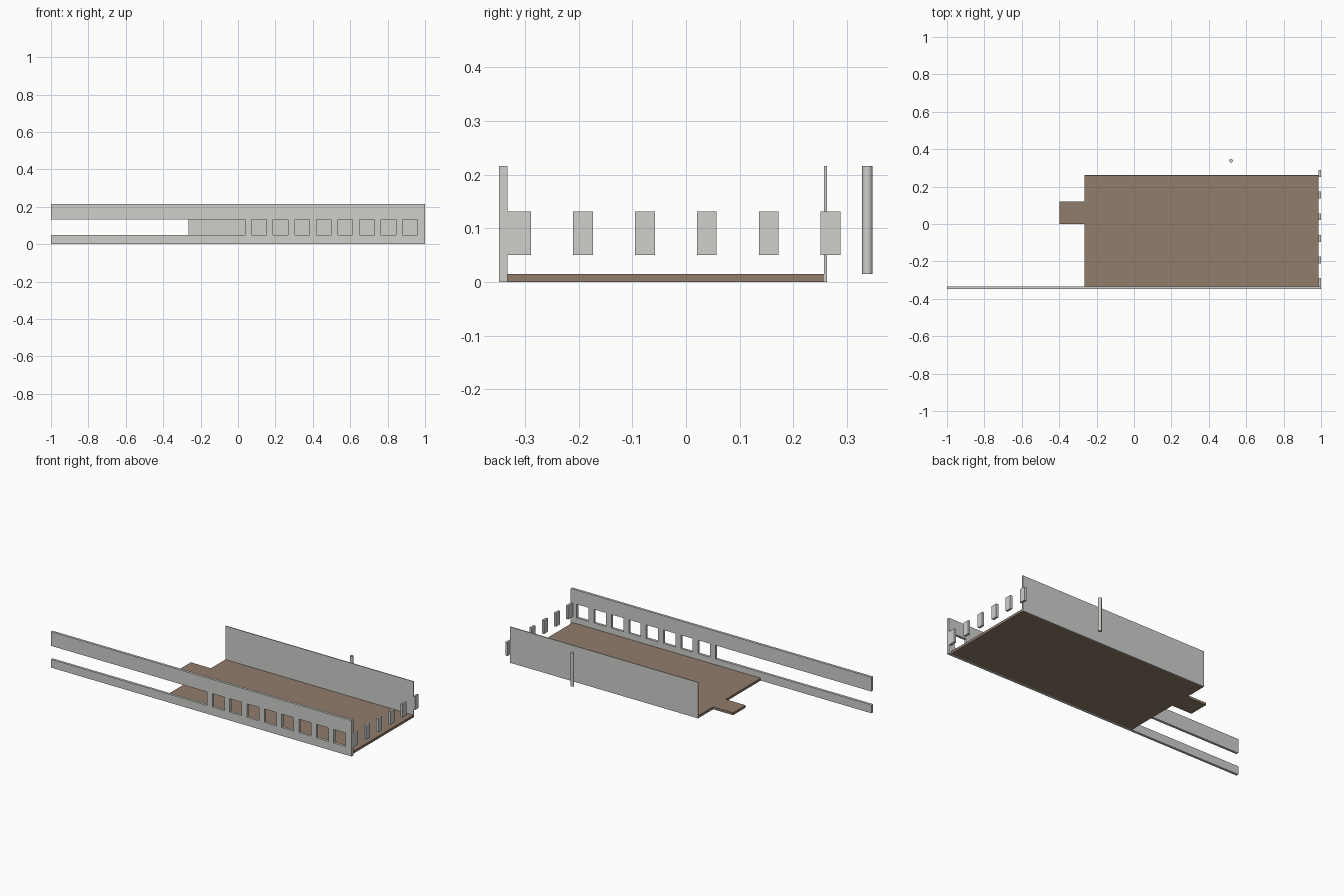
import bpy, bmesh
from mathutils import Vector

cube = bpy.data.objects.get("Cube")
if cube:
    bpy.data.objects.remove(cube, do_unlink=True)


def material(name, rgb):
    mat = bpy.data.materials.new(name)
    mat.use_nodes = True
    color = (*rgb, 1.0)
    mat.diffuse_color = color
    mat.node_tree.nodes["Principled BSDF"].inputs["Base Color"].default_value = color
    return mat


GREY = material("wall grey", (0.62, 0.62, 0.60))
BROWN = material("floor brown", (0.28, 0.205, 0.15))

# Shared dimensions
HEIGHT = 0.216
SILL, HEAD = 0.05, 0.131
FRONT, FRONT_INNER = -0.348, -0.333
BACK_INNER, BACK = 0.257, 0.2625
FLOOR_LEFT, END_INNER = -0.264, 0.986
PITCH = 0.1153
PIER = 0.037


def finish(name, bm, mat):
    bmesh.ops.recalc_face_normals(bm, faces=bm.faces)
    mesh = bpy.data.meshes.new(name)
    bm.to_mesh(mesh)
    bm.free()
    mesh.materials.append(mat)
    obj = bpy.data.objects.new(name, mesh)
    bpy.context.collection.objects.link(obj)
    return obj


def box(name, low, high, mat):
    low, high = Vector(low), Vector(high)
    bm = bmesh.new()
    bmesh.ops.create_cube(bm, size=1)
    for v in bm.verts:
        v.co = (low + high) / 2 + v.co * (high - low)
    return finish(name, bm, mat)


def extruded(name, outlines, direction, mat):
    """Weld flat outlines together and extrude them into one solid."""
    bm = bmesh.new()
    for outline in outlines:
        bm.faces.new([bm.verts.new(p) for p in outline])
    bmesh.ops.remove_doubles(bm, verts=bm.verts, dist=0.0001)
    region = bmesh.ops.extrude_face_region(bm, geom=bm.faces[:], use_keep_orig=True)
    moved = [g for g in region["geom"] if isinstance(g, bmesh.types.BMVert)]
    bmesh.ops.translate(bm, verts=moved, vec=direction)
    return finish(name, bm, mat)


# Floor slab with the small landing tab on its open end
floor_outline = [
    (FLOOR_LEFT, FRONT_INNER, 0), (END_INNER, FRONT_INNER, 0),
    (END_INNER, BACK_INNER, 0), (FLOOR_LEFT, BACK_INNER, 0),
    (FLOOR_LEFT, 0.119, 0), (-0.397, 0.119, 0),
    (-0.397, 0, 0), (FLOOR_LEFT, 0, 0),
]
extruded("floor", [floor_outline], (0, 0, 0.0145), BROWN)

# Front wall: long open slot, then eight windows between piers
stops = [-1.0]
for i in range(8):
    stops += [PIER + PITCH * i, 0.073 + PITCH * i]
stops += [0.96, 1.0]
levels = [0, SILL, HEAD, HEIGHT]
cells = []
for col, (x0, x1) in enumerate(zip(stops, stops[1:])):
    for row, (z0, z1) in enumerate(zip(levels, levels[1:])):
        is_opening = row == 1 and col % 2 == 0
        if not is_opening:
            cells.append([(x0, FRONT, z0), (x1, FRONT, z0),
                          (x1, FRONT, z1), (x0, FRONT, z1)])
extruded("front_wall", cells, (0, FRONT_INNER - FRONT, 0), GREY)

# Thin solid back wall
box("back_wall", (FLOOR_LEFT, BACK_INNER, 0), (0.988, BACK, HEIGHT), GREY)

# Free piers along the end, the first one meeting the front wall
for i in range(6):
    y0 = -0.326 + 0.1154 * i
    start = FRONT_INNER if i == 0 else y0
    box(f"end_pier_{i + 1}", (END_INNER, start, SILL), (1, y0 + PIER, HEAD), GREY)

# Round column behind the back wall
bm = bmesh.new()
bmesh.ops.create_cone(bm, cap_ends=True, segments=32, radius1=0.0097,
                      radius2=0.0097, depth=HEIGHT - 0.015)
column = finish("column", bm, GREY)
column.location = (0.519, 0.338, (HEIGHT + 0.015) / 2)
bpy.ops.object.select_all(action="DESELECT")
column.select_set(True)
bpy.context.view_layer.objects.active = column
bpy.ops.object.shade_smooth_by_angle()
